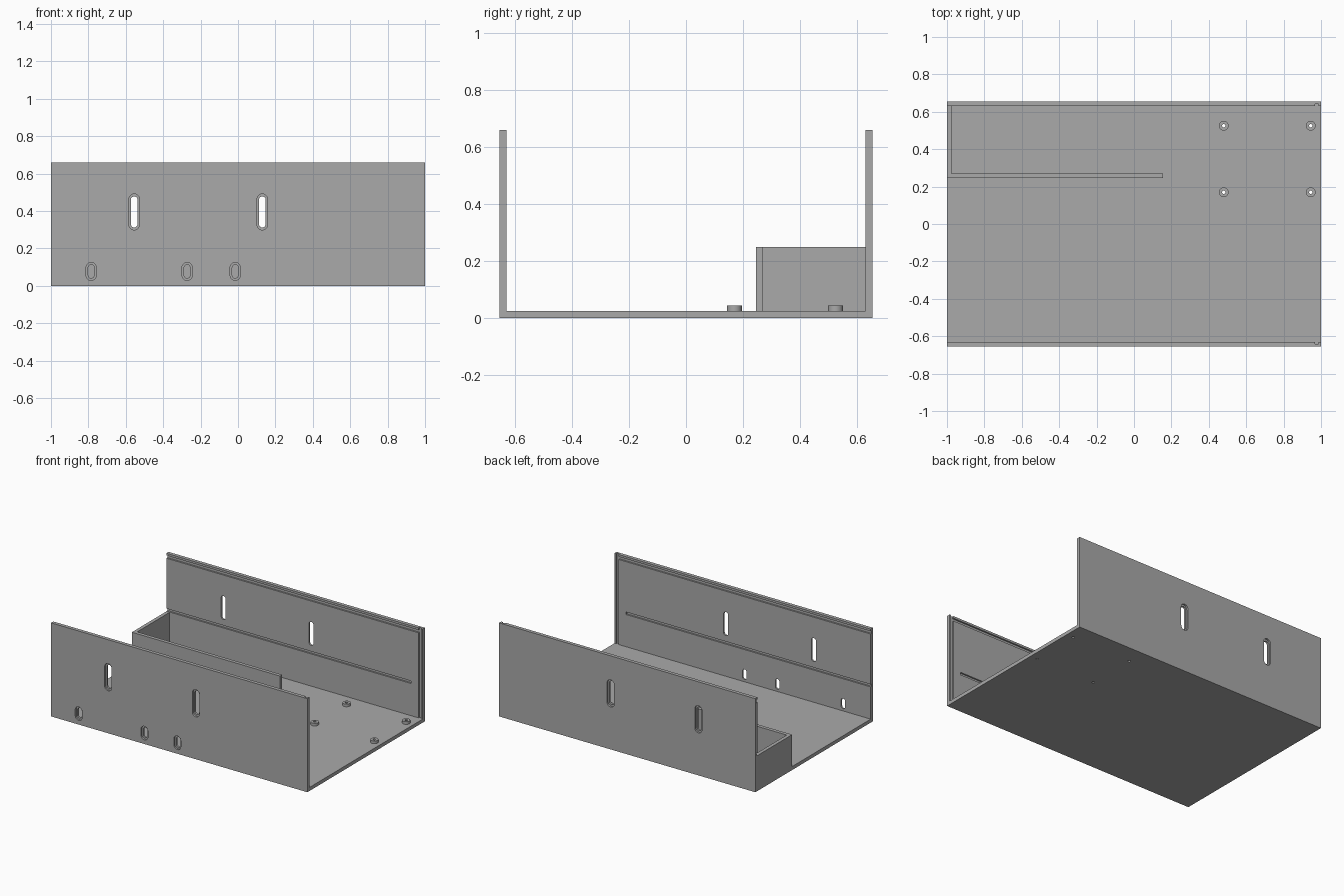
import bpy, bmesh, math

if "Cube" in bpy.data.objects:
    bpy.data.objects.remove(bpy.data.objects["Cube"])

W, T, H, L = 0.655, 0.025, 0.66, 1.0   # half depth, plate thickness, height, half length

grey = bpy.data.materials.new("plain grey")
grey.diffuse_color = (0.4, 0.4, 0.4, 1)
grey.use_nodes = True
grey.node_tree.nodes["Principled BSDF"].inputs["Base Color"].default_value = grey.diffuse_color


def prism(name, outline, to_3d, depth):
    """Extrude a 2D outline; to_3d maps (u, v, w) to space, w runs over depth."""
    bm = bmesh.new()
    ends = [[bm.verts.new(to_3d(u, v, w)) for u, v in outline] for w in depth]
    bm.faces.new(ends[0])
    bm.faces.new(ends[1])
    n = len(outline)
    for i in range(n):
        j = (i + 1) % n
        bm.faces.new((ends[0][i], ends[0][j], ends[1][j], ends[1][i]))
    bmesh.ops.recalc_face_normals(bm, faces=bm.faces)
    me = bpy.data.meshes.new(name)
    bm.to_mesh(me)
    bm.free()
    ob = bpy.data.objects.new(name, me)
    me.materials.append(grey)
    bpy.context.collection.objects.link(ob)
    return ob


def along_x(u, v, w): return (w, u, v)
def along_y(u, v, w): return (u, w, v)
def along_z(u, v, w): return (u, v, w)


def box(name, x, y, z):
    return prism(name, [(x[0], y[0]), (x[1], y[0]), (x[1], y[1]), (x[0], y[1])], along_z, z)


def circle(cx, cy, r, n=32):
    return [(cx + r * math.cos(2 * math.pi * i / n), cy + r * math.sin(2 * math.pi * i / n))
            for i in range(n)]


def slot(cx, cz, r, half):
    """Rounded upright slot outline with total height 2 * half."""
    pts = []
    for i in range(26):
        a = math.pi * (i if i < 13 else i - 1) / 12
        s = half - r if i < 13 else r - half
        pts.append((cx + r * math.cos(a), cz + s + r * math.sin(a)))
    return pts


def cut(target, cutter):
    cutter.hide_render = True
    mod = target.modifiers.new("cut", 'BOOLEAN')
    mod.operation, mod.solver, mod.object = 'DIFFERENCE', 'EXACT', cutter
    bpy.context.view_layer.objects.active = target
    bpy.ops.object.modifier_apply(modifier=mod.name)
    bpy.data.objects.remove(cutter, do_unlink=True)


def smooth(ob):
    bpy.ops.object.select_all(action='DESELECT')
    ob.select_set(True)
    bpy.context.view_layer.objects.active = ob
    bpy.ops.object.shade_smooth_by_angle(angle=math.radians(30))


# U-shaped channel: floor with a front and a back wall
shell = prism("channel_shell",
              [(-W, 0), (W, 0), (W, H), (W - T, H), (W - T, T), (T - W, T), (T - W, H), (-W, H)],
              along_x, (-L, L))

for s in (-1, 1):
    # guide grooves on the inner wall faces: lid, end panel and shelf
    y = sorted((s * (W - T - 0.02), s * (W - T + 0.011)))
    cut(shell, box("lid_groove", (-1.1, 0.98), y, (0.625, 0.645)))
    cut(shell, box("panel_groove", (0.967, 0.987), y, (T, 0.75)))
    cut(shell, box("shelf_groove", (-1.1, 0.91), y, (0.252, 0.27)))
    # recessed slots, the low row only in the front wall
    slots = [(x, 0.395, 0.018, 0.083, 0.028, 0.096) for x in (-0.555, 0.13)]
    if s < 0:
        slots += [(x, 0.077, 0.016, 0.036, 0.027, 0.048) for x in (-0.785, -0.272, -0.015)]
    for x, z, r, h, big_r, big_h in slots:
        cut(shell, prism("slot_cutter", slot(x, z, r, h), along_y, (s * 0.6, s * 0.7)))
        cut(shell, prism("recess_cutter", slot(x, z, big_r, big_h), along_y,
                         (s * (W - 0.012), s * 0.7)))

# mounting bosses with screw holes through the floor
for i, (x, y) in enumerate([(x, y) for x in (0.48, 0.945) for y in (0.17, 0.525)]):
    boss = prism(f"mounting_boss_{i + 1}", circle(x, y, 0.026), along_z, (T, 0.044))
    for part in (boss, shell):
        cut(part, prism("hole_cutter", circle(x, y, 0.009, 20), along_z, (-0.1, 0.1)))
    smooth(boss)
smooth(shell)

# L-shaped compartment wall in the back left corner
prism("compartment_wall",
      [(-1, 0.245), (0.155, 0.245), (0.155, 0.27), (-0.975, 0.27), (-0.975, W - T), (-1, W - T)],
      along_z, (T, 0.25))
